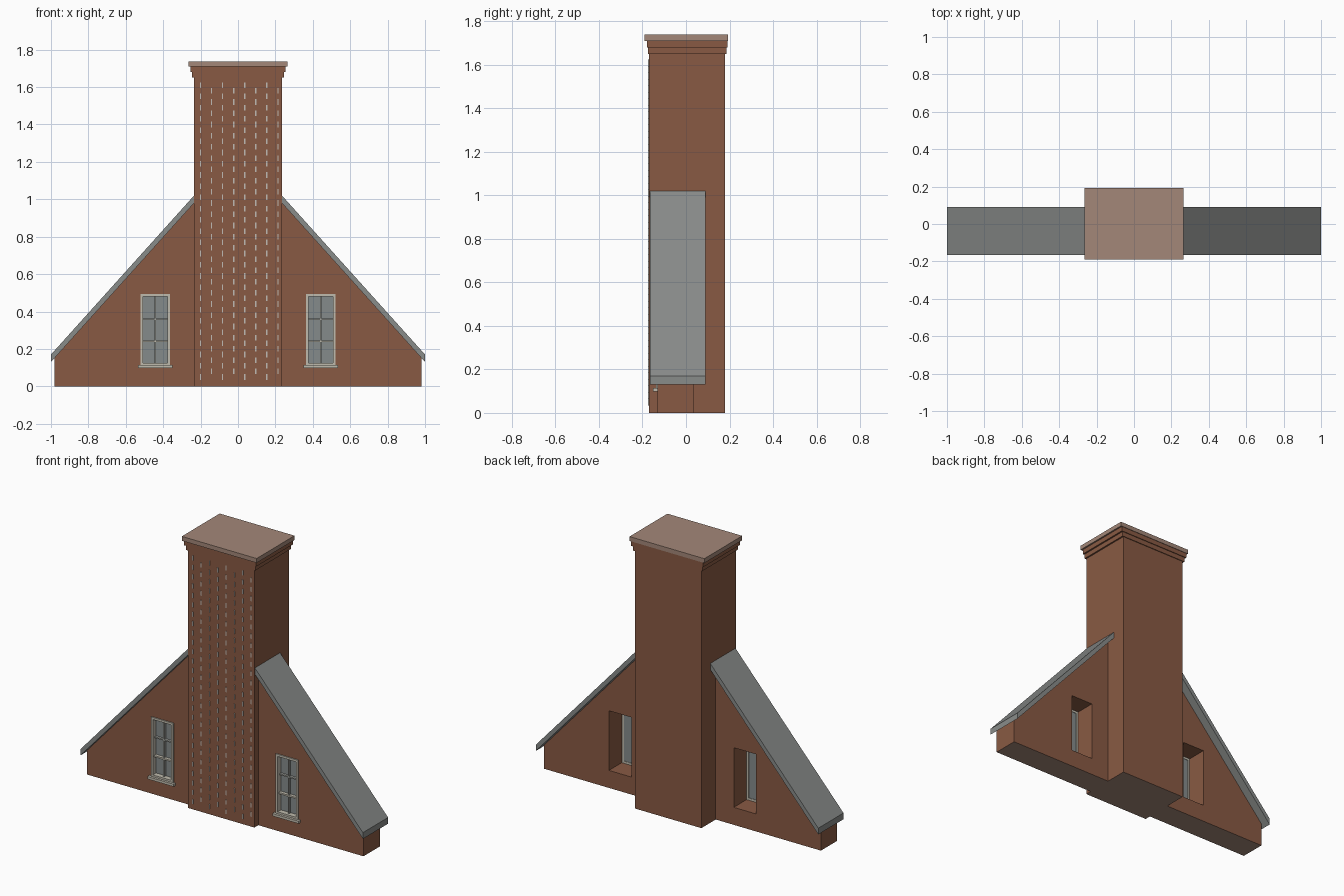
import bpy
import bmesh

if "Cube" in bpy.data.objects:
    bpy.data.objects.remove(bpy.data.objects["Cube"], do_unlink=True)


def material(name, rgb):
    m = bpy.data.materials.new(name)
    m.use_nodes = True
    m.diffuse_color = (*rgb, 1)
    m.node_tree.nodes["Principled BSDF"].inputs["Base Color"].default_value = (*rgb, 1)
    return m


BRICK = material("brick", (0.25, 0.102, 0.057))
STONE = material("pale_stone", (0.37, 0.245, 0.19))
SLATE = material("slate", (0.25, 0.262, 0.255))
FRAME = material("frame_cream", (0.53, 0.50, 0.42))
SASH = material("sash_grey", (0.36, 0.37, 0.34))
GLASS = material("glass_grey", (0.235, 0.26, 0.26))
MORTAR = material("mortar", (0.53, 0.50, 0.46))


def finish(name, bm, *mats):
    bmesh.ops.recalc_face_normals(bm, faces=bm.faces)
    me = bpy.data.meshes.new(name)
    bm.to_mesh(me)
    bm.free()
    for m in mats:
        me.materials.append(m)
    ob = bpy.data.objects.new(name, me)
    bpy.context.collection.objects.link(ob)
    return ob


def add_box(bm, x, y, z):
    verts = bmesh.ops.create_cube(bm, size=1)["verts"]
    for v in verts:
        for i, (a, b) in enumerate((x, y, z)):
            v.co[i] = (a + b) / 2 + v.co[i] * (b - a)


def boxes(name, mat, *spans):
    bm = bmesh.new()
    for s in spans:
        add_box(bm, *s)
    return finish(name, bm, mat)


def prism(name, mat, profile, y0, y1):
    """Extrude an x-z profile from y0 to y1."""
    bm = bmesh.new()
    face = bm.faces.new([bm.verts.new((x, y0, z)) for x, z in profile])
    new = bmesh.ops.extrude_face_region(bm, geom=[face])["geom"]
    for v in new:
        if isinstance(v, bmesh.types.BMVert):
            v.co.y = y1
    return finish(name, bm, mat)


def stone_underside(ob):
    ob.data.materials.append(STONE)
    for p in ob.data.polygons:
        p.material_index = 1 if p.normal.z < -0.9 and p.center.z < 0.01 else 0


# Roof line
SLOPE = 0.85 / 0.765
EAVE = 0.13


def under_roof(x):
    return EAVE + (1 - x) * SLOPE


# Window bounds
WX0, WX1, WZ0, WZ1 = 0.363, 0.521, 0.112, 0.494
MID = (WX0 + WX1) / 2
WALL_FRONT, WALL_BACK = -0.13, 0.035

# Gable wall with two openings
half = [(0.98, 0), (0.98, under_roof(0.98)), (0.2, under_roof(0.2))]
wall = prism("gable_wall", BRICK, half + [(-x, z) for x, z in reversed(half)],
             WALL_FRONT, WALL_BACK)
cutter = boxes("opening_cutter", BRICK,
               *[((min(s * WX0, s * WX1), max(s * WX0, s * WX1)), (-0.3, 0.3), (WZ0, WZ1))
                 for s in (-1, 1)])
cutter.hide_render = True
cut = wall.modifiers.new("openings", "BOOLEAN")
cut.operation = "DIFFERENCE"
cut.solver = "EXACT"
cut.object = cutter
graph = bpy.context.evaluated_depsgraph_get()
wall_mesh = bpy.data.meshes.new_from_object(wall.evaluated_get(graph))
wall.modifiers.clear()
wall.data = wall_mesh
bpy.data.objects.remove(cutter, do_unlink=True)
stone_underside(wall)

# Chimney stack, stepped brick courses and cap slab
stack = boxes("chimney_stack", BRICK, ((-0.235, 0.235), (-0.17, 0.18), (0, 1.66)))
stone_underside(stack)
for i, name in enumerate(("lower_course", "upper_course")):
    g = 0.01 * (i + 1)
    z = 1.65 + 0.03 * i
    boxes(name, BRICK, ((-0.235 - g, 0.235 + g), (-0.17 - g / 2, 0.18 + g / 2), (z, z + 0.03)))
boxes("cap_slab", STONE, ((-0.265, 0.265), (-0.19, 0.193), (1.71, 1.738)))

# Staggered mortar joints on the front of the stack
joints = []
for col in range(8):
    x = -0.2 + col * 0.059
    for row in range(27):
        z = 0.035 + row * 0.06 + (0.03 if col % 2 else 0)
        if z < 1.62:
            joints.append(((x - 0.003, x + 0.003), (-0.174, -0.169), (z, z + 0.03)))
boxes("mortar_joints", MORTAR, *joints)

# Roof slopes and windows on both sides
for side, s in (("left", 1), ("right", -1)):
    def mirrored(name, mat, *spans):
        return boxes(f"{side}_{name}", mat,
                     *[(tuple(sorted((s * x[0], s * x[1]))), y, z) for x, y, z in spans])

    prism(f"{side}_roof", SLATE,
          [(s * 1.0, EAVE), (s * 1.0, EAVE + 0.04),
           (s * 0.235, under_roof(0.235) + 0.04), (s * 0.235, under_roof(0.235))],
          -0.165, 0.09)

    fy, b = (-0.137, -0.095), 0.014
    mirrored("window_frame", FRAME,
             ((WX0, WX0 + b), fy, (WZ0, WZ1)), ((WX1 - b, WX1), fy, (WZ0, WZ1)),
             ((WX0 + b, WX1 - b), fy, (WZ1 - b, WZ1)), ((WX0 + b, WX1 - b), fy, (WZ0, WZ0 + b)))
    mirrored("window_sill", FRAME, ((0.35, 0.535), (-0.152, -0.12), (0.098, 0.114)))
    mirrored("meeting_rail", FRAME, ((WX0 + b, WX1 - b), (-0.125, -0.1), (0.236, 0.246)))
    my = (-0.12, -0.1)
    mirrored("glazing_bars", SASH,
             ((MID - 0.004, MID + 0.004), my, (WZ0 + b, WZ1 - b)),
             ((WX0 + b, WX1 - b), my, (0.356, 0.364)))
    mirrored("window_glass", GLASS, ((WX0 + b, WX1 - b), (-0.104, -0.098), (WZ0 + b, WZ1 - b)))
